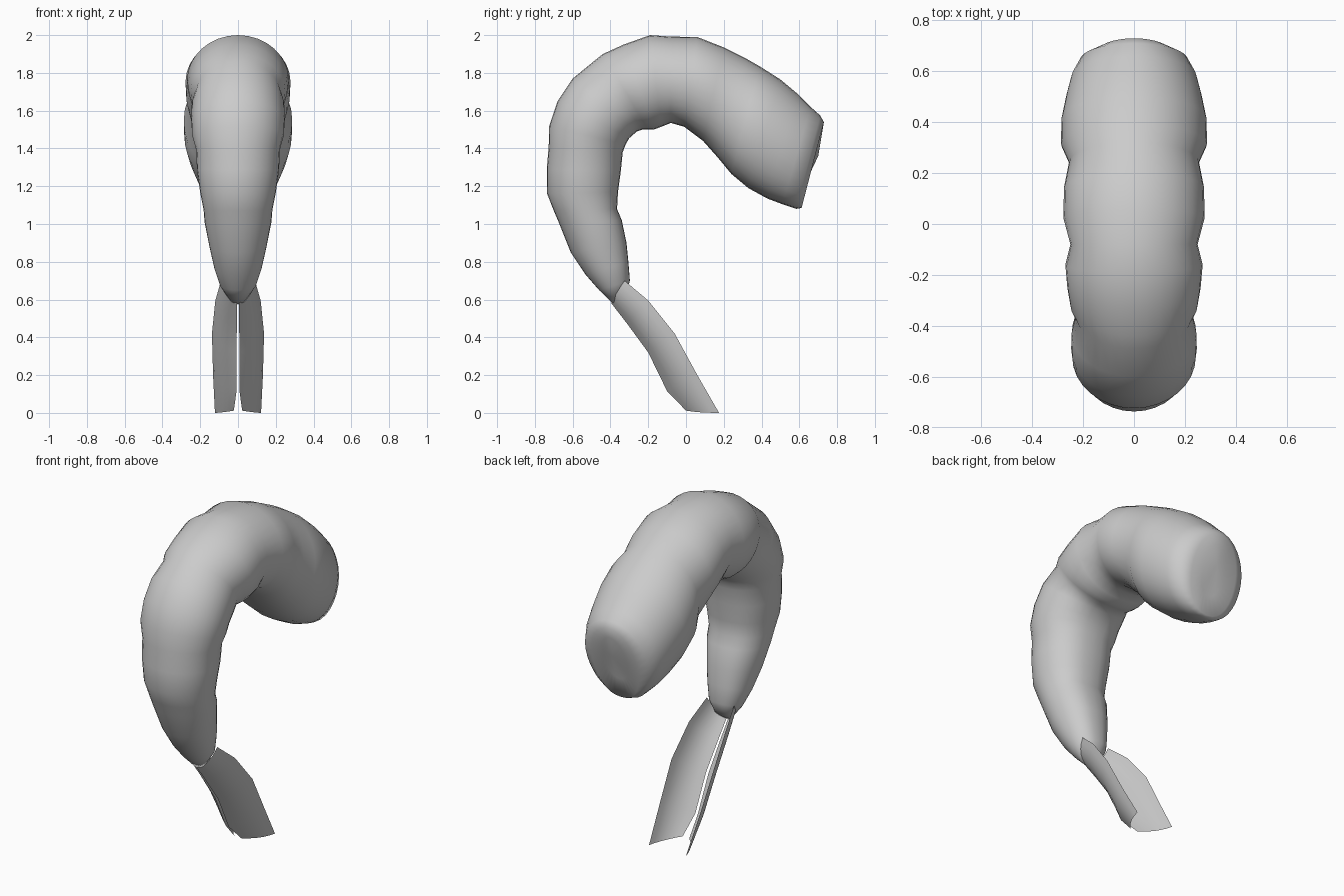
import bpy, bmesh, math
from mathutils import Vector


def make_object(name, bm):
    bmesh.ops.recalc_face_normals(bm, faces=bm.faces[:])
    for f in bm.faces:
        f.smooth = True
    mesh = bpy.data.meshes.new(name)
    bm.to_mesh(mesh)
    bm.free()
    obj = bpy.data.objects.new(name, mesh)
    bpy.context.collection.objects.link(obj)
    return obj


# Body stations: outer (y, z), inner (y, z), half width
stations = [
    (-.385, .575, -.31, .655, .05),
    (-.46, .65, -.297, .70, .095),
    (-.53, .73, -.305, .80, .125),
    (-.61, .85, -.315, .90, .15),
    (-.67, 1.0, -.34, 1.02, .177),
    (-.70, 1.07, -.365, 1.08, .182),
    (-.735, 1.16, -.36, 1.17, .20),
    (-.737, 1.29, -.345, 1.28, .217),
    (-.727, 1.41, -.335, 1.38, .222),
    (-.724, 1.52, -.32, 1.42, .243),
    (-.68, 1.65, -.30, 1.455, .247),
    (-.60, 1.77, -.26, 1.49, .245),
    (-.49, 1.86, -.23, 1.50, .228),
    (-.44, 1.90, -.20, 1.50, .25),
    (-.33, 1.95, -.17, 1.50, .262),
    (-.19, 2.0, -.13, 1.515, .27),
    (-.08, 1.992, -.08, 1.535, .25),
    (.06, 1.99, -.01, 1.515, .278),
    (.20, 1.935, .09, 1.44, .275),
    (.32, 1.875, .17, 1.35, .255),
    (.39, 1.835, .24, 1.265, .287),
    (.50, 1.765, .33, 1.19, .285),
    (.59, 1.69, .43, 1.135, .265),
    (.66, 1.62, .51, 1.105, .245),
    (.71, 1.575, .585, 1.08, .21),
    (.73, 1.54, .612, 1.085, .15),
    (.72, 1.48, .625, 1.20, .075),
]
SIDES = 32

# Curled body lofted through the stations, flatter on the belly side
bm = bmesh.new()
rings = []
for oy, oz, iy, iz, w in stations:
    outer, inner = Vector((0, oy, oz)), Vector((0, iy, iz))
    mid, half = (outer + inner) / 2, (outer - inner) / 2
    ring = []
    for k in range(SIDES):
        a = 2 * math.pi * k / SIDES
        c, s = math.cos(a), math.sin(a)
        p = 0.82 if s < 0 else 1.0
        x = w * math.copysign(abs(c) ** p, c)
        ring.append(bm.verts.new(mid + half * s + Vector((x, 0, 0))))
    rings.append(ring)
for r0, r1 in zip(rings, rings[1:]):
    for k in range(SIDES):
        n = (k + 1) % SIDES
        bm.faces.new((r0[k], r0[n], r1[n], r1[k]))
for ring, tip in ((rings[0], (0, -.35, .60)), (rings[-1], (0, .70, 1.36))):
    v = bm.verts.new(tip)
    for k in range(SIDES):
        bm.faces.new((ring[k], ring[(k + 1) % SIDES], v))
make_object("curled_body", bm)

# Tail fin rows: front inner edge, bulging middle, rear outer edge
fin_rows = [
    ((.005, -.395, .58), (.065, -.37, .63), (.09, -.325, .70)),
    ((.006, -.31, .47), (.085, -.27, .525), (.12, -.20, .595)),
    ((.008, -.20, .32), (.095, -.15, .365), (.138, -.06, .42)),
    ((.008, -.10, .115), (.095, -.03, .16), (.132, .06, .20)),
    ((.022, .0, .012), (.085, .08, .003), (.122, .175, .0)),
]
for side, name in ((1, "tail_fin_right"), (-1, "tail_fin_left")):
    bm = bmesh.new()
    grid = []
    for a, m, b in fin_rows:
        a, m, b = (Vector((side * p[0], p[1], p[2])) for p in (a, m, b))
        ctrl = 2 * m - (a + b) / 2
        grid.append([bm.verts.new(a * (1 - t) ** 2 + ctrl * 2 * t * (1 - t) + b * t * t)
                     for t in (i / 6 for i in range(7))])
    for g0, g1 in zip(grid, grid[1:]):
        for k in range(6):
            bm.faces.new((g0[k], g0[k + 1], g1[k + 1], g1[k]))
    make_object(name, bm)
